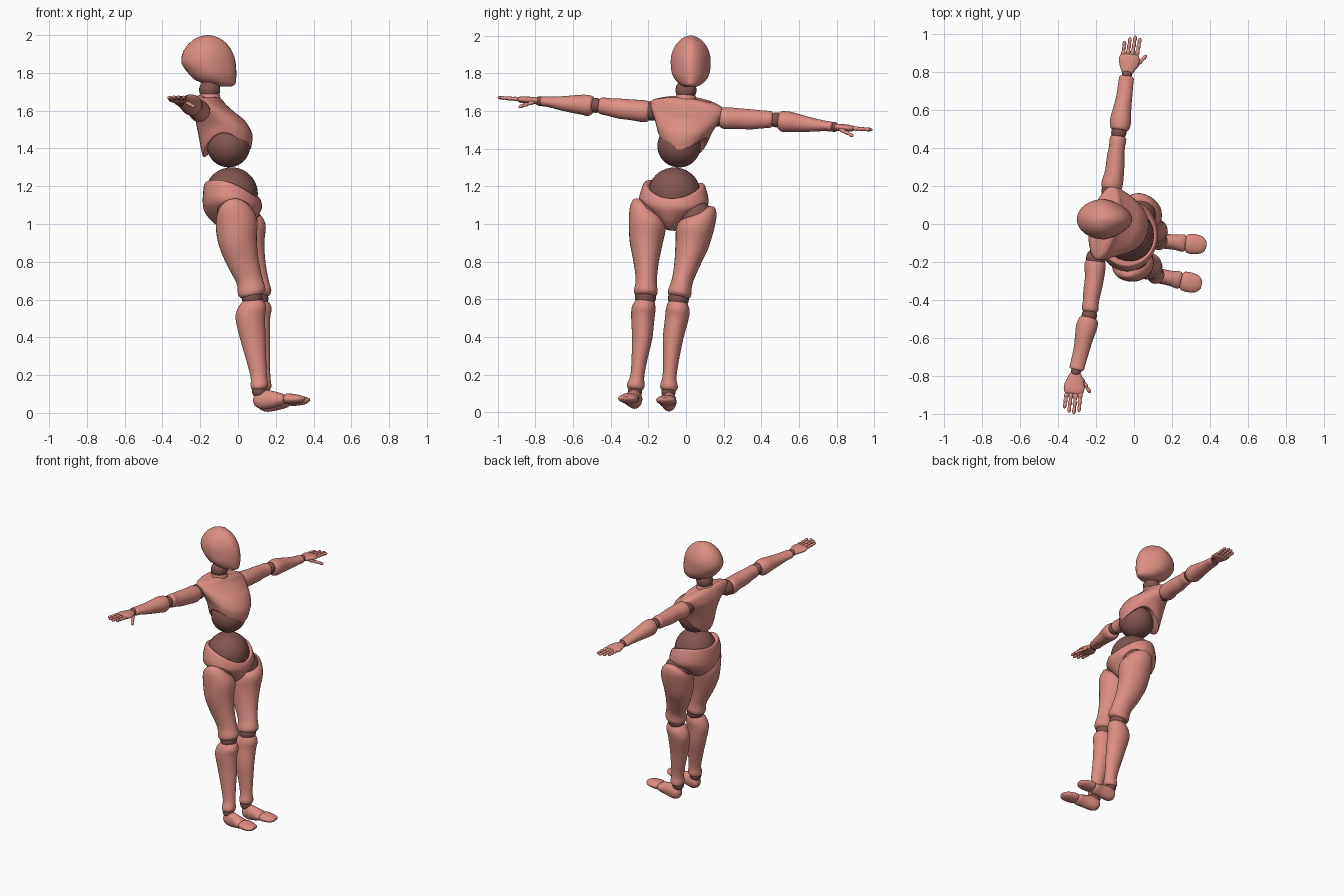
import bpy, bmesh
from math import sin, cos, pi, radians
from mathutils import Vector

SEGMENTS, STEPS, CM = 32, 4, 0.01

cube = bpy.data.objects.get("Cube")
if cube:
    bpy.data.objects.remove(cube, do_unlink=True)


def make_material(name, color):
    mat = bpy.data.materials.new(name)
    mat.use_nodes = True
    mat.diffuse_color = color
    mat.node_tree.nodes["Principled BSDF"].inputs["Base Color"].default_value = color
    return mat


shell = make_material("salmon shell", (0.72, 0.27, 0.23, 1))
joint = make_material("dark joint", (0.22, 0.09, 0.08, 1))


def finish(name, bm, mat):
    bmesh.ops.recalc_face_normals(bm, faces=bm.faces)
    mesh = bpy.data.meshes.new(name)
    bm.to_mesh(mesh)
    bm.free()
    obj = bpy.data.objects.new(name, mesh)
    bpy.context.collection.objects.link(obj)
    mesh.materials.append(mat)
    bpy.ops.object.select_all(action="DESELECT")
    obj.select_set(True)
    bpy.context.view_layer.objects.active = obj
    bpy.ops.object.shade_smooth_by_angle(angle=radians(50))
    return obj


def ball(name, center, radius):
    bm = bmesh.new()
    bmesh.ops.create_uvsphere(bm, u_segments=32, v_segments=20, radius=radius)
    bmesh.ops.translate(bm, verts=bm.verts, vec=Vector(center))
    return finish(name, bm, joint)


def blend(a, b, c, d, t):
    """Smooth curve from b to c, guided by the neighbours a and d."""
    return 0.5 * (2 * b + (c - a) * t + (2 * a - 5 * b + 4 * c - d) * t * t
                  + (3 * b - a - 3 * c + d) * t ** 3)


def loft(name, rings, mat=shell):
    """Skin a row of point rings smoothly and close both ends."""
    bm = bmesh.new()
    last = len(rings) - 1
    smooth = []
    for i in range(last):
        quad = [rings[max(0, min(last, i + k))] for k in (-1, 0, 1, 2)]
        for s in range(STEPS):
            smooth.append([blend(*pts, s / STEPS) for pts in zip(*quad)])
    smooth.append(rings[-1])
    loops = [[bm.verts.new(p) for p in ring] for ring in smooth]
    for low, high in zip(loops, loops[1:]):
        for i in range(SEGMENTS):
            j = (i + 1) % SEGMENTS
            bm.faces.new((low[i], low[j], high[j], high[i]))
    for loop in (loops[0], loops[-1]):
        tip = bm.verts.new(sum((v.co for v in loop), Vector()) / SEGMENTS)
        for i in range(SEGMENTS):
            bm.faces.new((loop[i], loop[(i + 1) % SEGMENTS], tip))
    return finish(name, bm, mat)


def angles():
    return [2 * pi * i / SEGMENTS for i in range(SEGMENTS)]


def limb(name, start, end, rows, u, v):
    """Rows: position along the bone, then extents along -u, +u, -v, +v in hundredths."""
    start, end = Vector(start), Vector(end)
    axis = end - start
    d = axis.normalized()
    u = (u - d * u.dot(d)).normalized()
    v = (v - d * v.dot(d) - u * v.dot(u)).normalized()
    rings = []
    for t, u0, u1, v0, v1 in rows:
        c = start + axis * t + (u * (u1 - u0) + v * (v1 - v0)) * CM / 2
        hu, hv = (u0 + u1) * CM / 2, (v0 + v1) * CM / 2
        rings.append([c + u * hu * cos(a) + v * hv * sin(a) for a in angles()])
    return loft(name, rings)


def trunk(name, rows, yaw=0, wave=(0, 0), roll=0, pinch=0):
    """Rows: height, centre x, centre y, half depth, half width, share of the rim wave."""
    cy, sy = cos(radians(yaw)), sin(radians(yaw))
    rings = []
    for z, x, y, depth, width, share in rows:
        ring = []
        for a in angles():
            f = depth * cos(a)
            w = width * sin(a) * (1 - pinch * max(0, cos(a)))
            rise = share * (wave[0] * cos(a) + wave[1] * cos(2 * a))
            ring.append(Vector((x + f * cy + w * sy, y - f * sy + w * cy, z + rise + roll * w)))
        rings.append(ring)
    return loft(name, rings)


# Head and neck
trunk("head", [
    (2.0, -.16, .025, .01, .01, 0), (1.985, -.16, .025, .06, .045, 0),
    (1.95, -.16, .025, .105, .08, 0), (1.9, -.16, .025, .135, .102, 0),
    (1.85, -.155, .025, .143, .106, 0), (1.8, -.137, .025, .128, .1, 0),
    (1.765, -.12, .025, .11, .082, 0), (1.74, -.095, .025, .08, .055, 0),
    (1.728, -.085, .025, .05, .03, 0)], pinch=.25)
ball("neck_ball", (-.15, 0, 1.71), .056)
trunk("neck_collar", [(1.62, -.15, 0, .06, .06, 0), (1.68, -.15, 0, .055, .052, 0),
                      (1.69, -.15, 0, .04, .04, 0)], yaw=13, roll=-.1)

# Rib cage with an arched lower rim, and the belly ball inside it
trunk("chest", [
    (1.665, -.15, .005, .035, .14, -.2), (1.655, -.15, .005, .06, .185, -.3),
    (1.63, -.147, .005, .08, .2, -.2), (1.59, -.125, .003, .11, .19, 0),
    (1.55, -.095, 0, .13, .172, 0), (1.49, -.067, -.008, .142, .15, .4),
    (1.43, -.06, -.015, .13, .135, 1), (1.425, -.058, -.018, .12, .123, 1),
    (1.45, -.055, -.025, .08, .08, .8)], yaw=13, wave=(.02, -.045), roll=-.1)
ball("belly_ball", (-.05, -.037, 1.415), .115)

# Pelvis with a dipped front rim, and the waist ball inside it
trunk("pelvis", [
    (1.17, -.03, -.062, .11, .12, 1), (1.195, -.03, -.062, .138, .15, 1),
    (1.18, -.03, -.063, .15, .168, .9), (1.11, -.03, -.065, .156, .185, .3),
    (1.06, -.03, -.067, .146, .135, 0), (1.01, -.025, -.07, .11, .07, 0),
    (.975, -.02, -.072, .065, .04, 0), (.965, -.02, -.072, .03, .02, 0)],
    yaw=10, wave=(-.04, -.02), roll=-.06)
ball("waist_ball", (-.035, -.062, 1.16), .14)

THIGH = [(-.15, 2, 2, -6, 9), (-.12, 5, 5, -3, 10), (-.04, 8.5, 8.5, 2, 11), (.13, 11.2, 11.2, 8.5, 11),
         (.35, 11.5, 8.8, 7.5, 10), (.58, 9.5, 7.5, 6, 7.5), (.8, 6.6, 7.4, 5.5, 5.7),
         (.93, 7, 7.8, 6.3, 6.3), (.98, 6, 6.5, 5.5, 5.5), (1, 4, 4, 4, 4)]
SHIN = [(.03, 4, 4, 4, 4), (.05, 6, 6, 5.2, 5.2), (.12, 8.4, 7, 6, 6.6), (.22, 9.6, 6, 6, 6.4),
        (.43, 8, 5.5, 6, 4.8), (.65, 5.7, 5, 4.7, 3.8), (.84, 4, 4.7, 4, 3.4),
        (.94, 4.3, 5, 4.7, 4.7), (.98, 3.6, 4, 4, 4), (1, 2, 2, 2, 2)]
FOOT = [(0, 1.5, 1.5, 1.5, 1.5), (.05, 3.5, 4, 3.3, 3.3), (.18, 4.8, 5.5, 3.9, 3.9),
        (.4, 4.2, 4.5, 4, 4), (.56, 3.2, 3, 4.6, 4.6), (.61, 2, 2, 3.5, 3.5)]
TOES = [(.6, 1.8, 1.8, 3.5, 3.5), (.65, 2.7, 3, 5, 5), (.8, 2.6, 2.5, 5.2, 5.2),
        (.93, 2, 1.6, 4.2, 4.2), (1, .6, .6, 1.8, 1.8)]
UPPER_ARM = [(.02, 3, 3, 3, 3), (.05, 5, 5, 5.5, 4.5), (.14, 5.6, 5.6, 6.4, 5.2), (.35, 4.6, 5.4, 6, 5),
             (.58, 4.6, 4.8, 5.8, 4.8), (.75, 4.2, 4.2, 5, 4.5), (.9, 4.3, 4.4, 4.4, 4.4),
             (.95, 3, 3, 3, 3)]
FOREARM = [(.03, 3, 3, 3, 3), (.06, 4.5, 4.8, 5, 4.6), (.13, 5.3, 5.5, 6, 5.1), (.24, 5.5, 5.5, 5.5, 5.1),
           (.42, 4.7, 4.8, 4.9, 4.3), (.62, 4, 4.4, 4, 3.4), (.85, 3.9, 4, 2.8, 2.7),
           (.95, 3.8, 3.8, 2.6, 2.6), (.98, 2.5, 2.5, 1.8, 1.8)]
PALM = [(.03, 2, 2, 1, 1), (.07, 3.2, 3.2, 1.8, 1.8), (.33, 5.4, 5.4, 2, 1.8),
        (.48, 5, 5, 1.6, 1.4), (.53, 4, 4, .6, .6)]
# Three knuckled segments per finger
FINGER = [(t, r, r, r, r) for t, r in ((0, .9), (.18, 1.2), (.34, .8), (.5, 1.1),
                                       (.66, .75), (.82, 1), (.95, .7), (1, .2))]
FORWARD, UP = Vector((1, 0, 0)), Vector((0, 0, 1))

# Pose points for each side of the body
POSES = {
    "left": dict(side=1, hip=(.025, .05, 1.04), knee=(.105, -.04, .605), ankle=(.128, -.093, .11),
                 heel=(.105, -.085, .05), toe=(.38, -.112, .07),
                 shoulder=(-.12, .17, 1.57), elbow=(-.08, .48, 1.553),
                 wrist=(-.037, .785, 1.515), fingertip=(-.005, .99, 1.5)),
    "right": dict(side=-1, hip=(-.02, -.19, 1.06), knee=(.075, -.215, .612), ankle=(.112, -.27, .115),
                  heel=(.083, -.262, .065), toe=(.355, -.32, .077),
                  shoulder=(-.2, -.18, 1.6), elbow=(-.235, -.48, 1.63),
                  wrist=(-.305, -.775, 1.652), fingertip=(-.33, -1, 1.672)),
}

for tag, p in POSES.items():
    out = Vector((.15 * p["side"], p["side"], 0))

    # Leg
    limb(tag + "_thigh", p["hip"], p["knee"], THIGH, FORWARD, out)
    limb(tag + "_shin", p["knee"], p["ankle"], SHIN, FORWARD, out)
    limb(tag + "_foot", p["heel"], p["toe"], FOOT, UP, out)
    limb(tag + "_toes", p["heel"], p["toe"], TOES, UP, out)
    toe_joint = Vector(p["heel"]).lerp(Vector(p["toe"]), .6)
    for part, center, radius in (("hip", p["hip"], .09), ("knee", p["knee"], .056),
                                 ("ankle", p["ankle"], .038), ("toe", toe_joint, .022),
                                 ("shoulder", p["shoulder"], .052), ("elbow", p["elbow"], .04),
                                 ("wrist", p["wrist"], .026)):
        ball(f"{tag}_{part}_ball", center, radius)

    # Arm and palm
    limb(tag + "_upper_arm", p["shoulder"], p["elbow"], UPPER_ARM, FORWARD, UP)
    limb(tag + "_forearm", p["elbow"], p["wrist"], FOREARM, FORWARD, UP)
    limb(tag + "_palm", p["wrist"], p["fingertip"], PALM, FORWARD, UP)

    # Fingers and thumb
    wrist, reach = Vector(p["wrist"]), Vector(p["fingertip"]) - Vector(p["wrist"])
    for i, length in enumerate((.86, .96, 1, .94)):
        shift = FORWARD * (i - 1.5) * .024
        limb(f"{tag}_finger_{i + 1}", wrist + reach * .5 + shift,
             wrist + reach * length + shift * 1.1, FINGER, FORWARD, UP)
    limb(tag + "_thumb", wrist + reach * .15 + FORWARD * .03 - UP * .008,
         wrist + reach * .5 + FORWARD * .088 - UP * .042, FINGER, FORWARD, UP)
